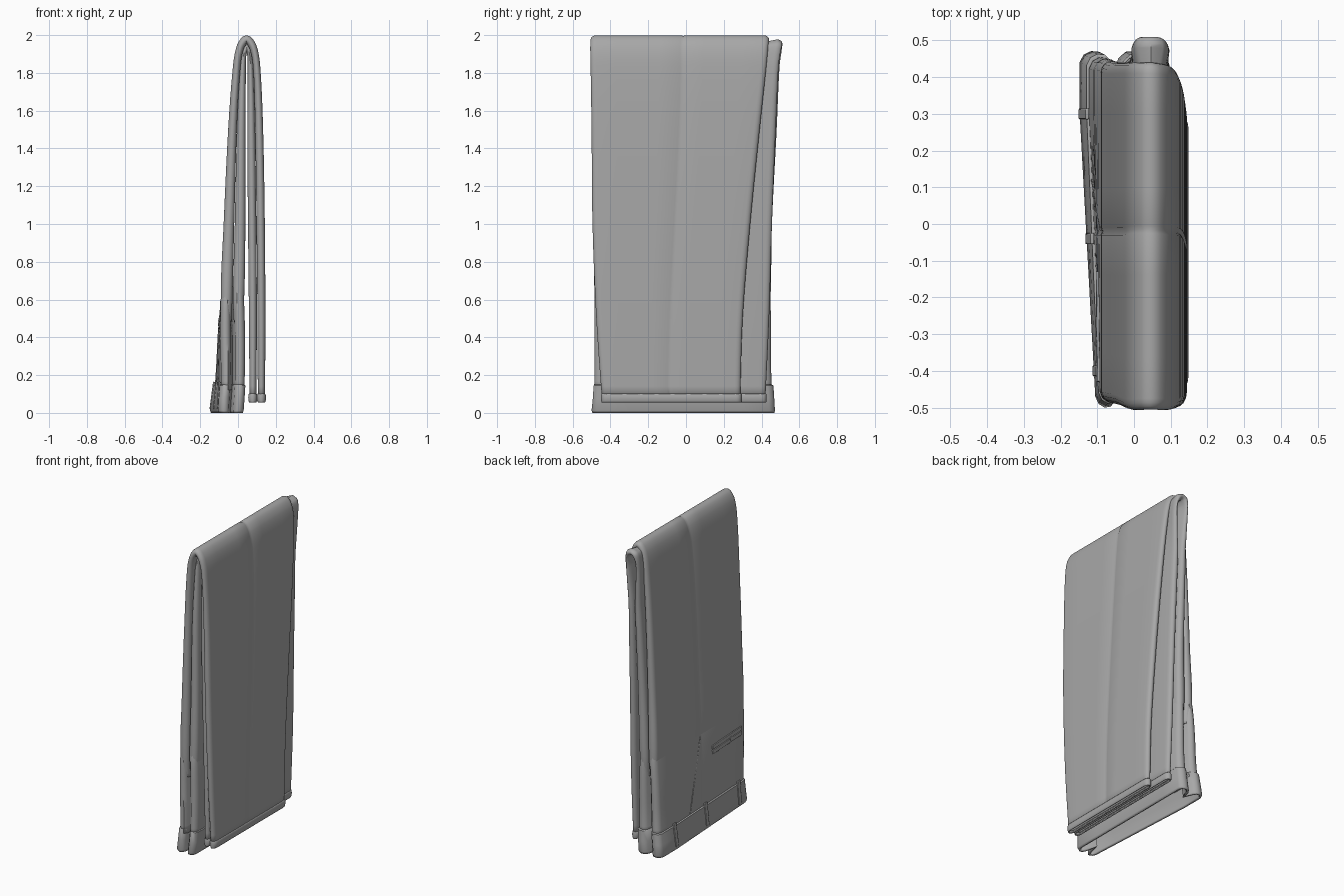
import bpy, bmesh, math
from mathutils import Vector

if "Cube" in bpy.data.objects:
    bpy.data.objects.remove(bpy.data.objects["Cube"])

cloth_mat = bpy.data.materials.new("dark_grey_cloth")
cloth_mat.diffuse_color = (.39, .39, .39, 1)
cloth_mat.use_nodes = True
cloth_mat.node_tree.nodes["Principled BSDF"].inputs["Base Color"].default_value = cloth_mat.diffuse_color

def resample(rows, steps=6):
    """Smooth rows of any width with a chord-length Hermite curve."""
    t = [0.0]
    for a, b in zip(rows, rows[1:]):
        t.append(t[-1] + math.hypot(b[0] - a[0], b[1] - a[1]))
    last = len(rows) - 1
    def slope(i, k):
        a, b = max(i - 1, 0), min(i + 1, last)
        return (rows[b][k] - rows[a][k]) / (t[b] - t[a])
    out = []
    for i in range(last):
        d = t[i + 1] - t[i]
        for s in range(steps):
            u = s / steps
            h = (2*u**3 - 3*u*u + 1, (u**3 - 2*u*u + u) * d, 3*u*u - 2*u**3, (u**3 - u*u) * d)
            out.append([h[0]*rows[i][k] + h[1]*slope(i, k) + h[2]*rows[i+1][k] + h[3]*slope(i+1, k)
                        for k in range(len(rows[0]))])
    return out + [list(rows[-1])]

def finish(ob):
    """Cloth colour and smooth shading."""
    ob.data.materials.append(cloth_mat)
    bpy.ops.object.select_all(action="DESELECT")
    ob.select_set(True)
    bpy.context.view_layer.objects.active = ob
    bpy.ops.object.shade_smooth_by_angle(angle=math.radians(45))

def loft(name, rings, cloth=0.008):
    """Skin a list of closed rings into a cloth tube."""
    bm = bmesh.new()
    vs = [[bm.verts.new(p) for p in ring] for ring in rings]
    n = len(vs[0])
    for a, b in zip(vs, vs[1:]):
        for i in range(n):
            j = (i + 1) % n
            bm.faces.new((a[i], a[j], b[j], b[i]))
    bmesh.ops.recalc_face_normals(bm, faces=bm.faces)
    me = bpy.data.meshes.new(name)
    bm.to_mesh(me)
    bm.free()
    ob = bpy.data.objects.new(name, me)
    bpy.context.collection.objects.link(ob)
    m = ob.modifiers.new("cloth", "SOLIDIFY")
    m.thickness, m.offset = cloth, -1
    finish(ob)

def flat_section(h, y0, y1, seam=None, c=0.03):
    """Flattened tube: (outward, y) pairs, with a stitched groove on the outer face."""
    a, b = y0 + c, y1 - c
    if seam is None:
        outer = [(h, a + (b - a) * i / 8) for i in range(9)]
    else:
        outer = [(h, a + (seam - .01 - a) * i / 4) for i in range(5)]
        outer += [(h - .004, seam)]
        outer += [(h, seam + .01 + (b - seam - .01) * i / 4) for i in range(5)]
    arc = [(math.cos(q), c * math.sin(q)) for q in (math.pi * k / 8 for k in range(1, 8))]
    cap1 = [(h * n, b + y) for n, y in arc]
    inner = [(-h, b + (a - b) * i / 8) for i in range(9)]
    cap0 = [(-h * n, a - y) for n, y in arc]
    return outer + cap1 + inner + cap0

def leg(name, rows, has_seam, lift=0.0, steps=6):
    pts = resample(rows, steps)
    rings = []
    for i, r in enumerate(pts):
        p, q = pts[max(i - 1, 0)], pts[min(i + 1, len(pts) - 1)]
        tan = Vector((q[0] - p[0], q[1] - p[1])).normalized()
        nx, nz = -tan.y, tan.x
        ring = []
        for n, y in flat_section(r[2], r[3], r[4], r[5] if has_seam else None):
            n += lift * min(max((y - .4) / .07, 0), 1) * max(0, (r[1] - 1.6) / .35)
            ring.append((r[0] + nx * n, y, r[1] + nz * n))
        rings.append(ring)
    loft(name, rings)

# Two pressed legs draped over the top fold: x, z, half thickness, y min, y max, seam y
outer = [(-.054, .48, .020, -.47, .43, -.02), (-.060, .62, .031, -.484, .444, -.02),
         (-.048, 1.0, .028, -.49, .44, -.02),
         (-.029, 1.5, .023, -.495, .44, -.02), (-.007, 1.83, .020, -.505, .44, -.02),
         (.012, 1.935, .020, -.507, .44, -.015), (.045, 1.977, .022, -.505, .44, -.015),
         (.080, 1.935, .020, -.507, .435, -.02), (.099, 1.83, .019, -.505, .425, -.02),
         (.112, 1.5, .021, -.50, .39, -.03), (.120, 1.0, .022, -.495, .34, -.055),
         (.124, .50, .021, -.475, .30, -.08), (.124, .07, .019, -.445, .287, -.09)]
inner = [(-.002, .48, .020, -.47, .435, 0), (.003, .62, .030, -.48, .448, 0),
         (.011, 1.0, .028, -.48, .455, 0),
         (.017, 1.5, .023, -.48, .48, 0), (.025, 1.83, .017, -.47, .495, 0),
         (.032, 1.905, .014, -.465, .505, 0), (.046, 1.934, .019, -.46, .51, 0),
         (.060, 1.905, .013, -.46, .50, 0), (.066, 1.83, .015, -.46, .49, 0),
         (.070, 1.5, .021, -.465, .475, 0), (.075, 1.0, .022, -.46, .455, 0),
         (.079, .50, .021, -.45, .44, 0), (.079, .07, .018, -.44, .42, 0)]
leg("outer_leg", outer, True)
leg("inner_leg", inner, False, lift=.025)

# Turned-up hems
for name, x, y0, y1 in (("outer_hem", .124, -.447, .292), ("inner_hem", .078, -.442, .424)):
    leg(name, [(x, .102, .019, y0, y1, 0), (x, .095, .023, y0 - .002, y1 + .002, 0),
               (x, .065, .023, y0 - .002, y1 + .002, 0), (x, .055, .018, y0, y1, 0)], False, steps=2)

def skew(y, z):
    """The outer waist face leans inward towards the -y end."""
    return .045 * max(0, 1 - z / .6) * max(0, .3 - y) / .8

def pinched_ring(x, z, h, y0, y1, d0, d1, seam=True):
    """Seat cross-section: two folded lobes with a notch at each end."""
    lobe = [(1, .03), (.88, .01), (.65, 0), (.4, .002), (.18, .02)]
    ends = [(h * n, y1 - d) for n, d in lobe] + [(0, y1 - d1)] + [(-h * n, y1 - d) for n, d in lobe[::-1]]
    back = [(-h * n, y0 + d) for n, d in lobe] + [(0, y0 + d0)] + [(h * n, y0 + d) for n, d in lobe[::-1]]
    dip = .004 if seam else 0
    side = [(.3, 0), (.0, 0), (-.01, 0), (-.02, dip), (-.03, 0), (-.3, 0)]
    left = [(-h + e, y) for y, e in side]
    right = [(h - e, y) for y, e in side[::-1]]
    return [(x + n + skew(y, z) * (1 - n / h) / 2, y, z) for n, y in ends + left + back + right]

# Seat: joins both legs from the crotch down to the waist
seat = [(-.030, .70, .050, -.470, .430, .45, .42), (-.030, .60, .0615, -.484, .446, .40, .34),
        (-.035, .42, .072, -.485, .45, .24, .20), (-.039, .26, .076, -.485, .45, .15, .12),
        (-.045, .12, .079, -.486, .455, .10, .08)]
loft("seat", [pinched_ring(*r) for r in resample(seat, 3)])

# Waistband, flaring slightly to its edge on the ground
band = [(-.044, .150, .078, -.485, .453, .10, .08), (-.045, .145, .084, -.489, .463, .10, .08),
        (-.052, .08, .087, -.493, .467, .10, .08), (-.059, .012, .089, -.50, .471, .10, .08),
        (-.059, .0, .084, -.496, .467, .10, .08)]
loft("waistband", [pinched_ring(*r, seam=False) for r in band], .014)

def bar(name, a, b, width, depth):
    """Thin bevelled strip following the outer waist face from a to b."""
    a, b = (Vector((p[0] + skew(p[1], p[2]), p[1], p[2])) for p in (a, b))
    bpy.ops.mesh.primitive_cube_add(size=1, location=(a + b) / 2)
    ob = bpy.context.object
    ob.name = name
    d = (b - a).normalized()
    across = Vector((1, 0, 0)).cross(d).normalized()
    out = d.cross(across)
    for v in ob.data.vertices:
        v.co = d * v.co.x * (b - a).length + across * v.co.y * width + out * v.co.z * depth
    m = ob.modifiers.new("bevel", "BEVEL")
    m.width, m.segments = min(width, depth) * .3, 2
    finish(ob)

# Belt loops on the outer face of the waistband
for i, y in enumerate((.30, -.04, -.40)):
    bar(f"belt_loop_{i}", (-.146, y, .02), (-.127, y, .165), .03, .010)

# Back pocket welts and button, slanted side pocket edge
for i, z in enumerate((.455, .485)):
    x = -.106 + .07 * (z - .455)
    bar(f"pocket_welt_{i}", (x, -.13, z), (x, -.43, z + .012), .027, .008)
bpy.ops.mesh.primitive_cylinder_add(vertices=20, radius=.014, depth=.008, rotation=(0, math.pi / 2, 0),
                                    location=(-.109 + skew(-.32, .47), -.32, .475))
bpy.context.object.name = "pocket_button"
finish(bpy.context.object)
bar("side_pocket_edge", (-.091, -.015, .60), (-.122, .12, .15), .006, .005)
